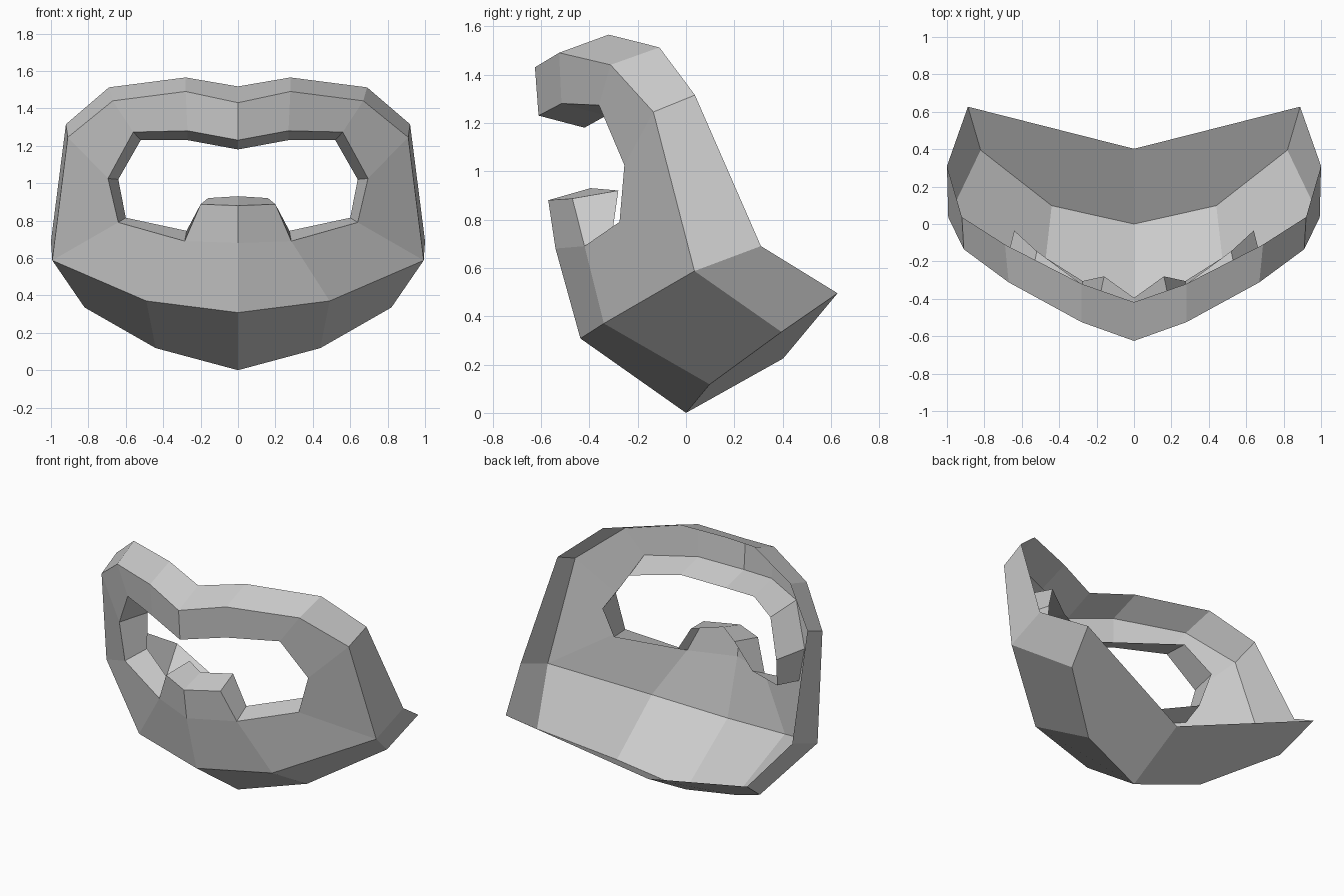
import bpy, bmesh

if "Cube" in bpy.data.objects:
    bpy.data.objects.remove(bpy.data.objects["Cube"])

# Half-profiles (x >= 0), each running from the top centre to the bottom centre
front = [(0, -.625, 1.43), (.28, -.525, 1.49), (.67, -.312, 1.44), (.91, -.135, 1.245),
         (.993, .035, .587), (.49, -.34, .37), (0, -.437, .308)]
rear = [(0, -.418, 1.517), (.28, -.32, 1.565), (.69, -.11, 1.512), (.92, .037, 1.315),
        (1, .31, .69)]
chin = [(.82, .395, .335), (.44, .098, .118), (0, 0, 0)]
jaw_tip, jaw_mid = (.888, .627, .495), (0, .402, .225)
eye_front = [(0, -.61, 1.23), (.27, -.515, 1.28), (.56, -.36, 1.273), (.695, -.255, 1.025),
             (.64, -.275, .79), (.285, -.42, .69), (.2, -.47, .887), (0, -.57, .88)]
eye_rear = [(0, -.42, 1.18), (.27, -.33, 1.23), (.52, -.145, 1.23), (.64, -.035, 1.02),
            (.6, -.1, .815), (.275, -.305, .745), (.16, -.28, .92), (0, -.395, .93)]
nose_base = (0, -.54, .68)

bm = bmesh.new()
made = {}


def v(p):
    if p not in made:
        made[p] = bm.verts.new(p)
    return made[p]


def face(*pts):
    bm.faces.new([v(p) for p in pts])


def bridge(a, b):
    for i in range(min(len(a), len(b)) - 1):
        face(a[i], a[i + 1], b[i + 1], b[i])


bridge(front, rear)                    # brow and side band
bridge(eye_front[:6], front)           # front plate around the eye opening
bridge(eye_rear, eye_front)            # inset walls of the eye opening
face(eye_front[5], nose_base, front[6], front[5])            # below the nose
face(eye_front[5], eye_front[6], eye_front[7], nose_base)    # nose front
bridge(front[4:], chin)                # chin slope
face(front[4], rear[4], jaw_tip, chin[0])                    # jaw side
face(chin[2], chin[1], chin[0], jaw_tip, jaw_mid)            # underside plate

# Mirror to the other half and weld the centre line
geom = bm.verts[:] + bm.edges[:] + bm.faces[:]
bmesh.ops.mirror(bm, geom=geom, axis='X', merge_dist=0.0005)
bmesh.ops.remove_doubles(bm, verts=bm.verts[:], dist=0.0005)
bmesh.ops.recalc_face_normals(bm, faces=bm.faces[:])

mesh = bpy.data.meshes.new("face_mask")
bm.to_mesh(mesh)
bm.free()
mask = bpy.data.objects.new("face_mask", mesh)
bpy.context.collection.objects.link(mask)
